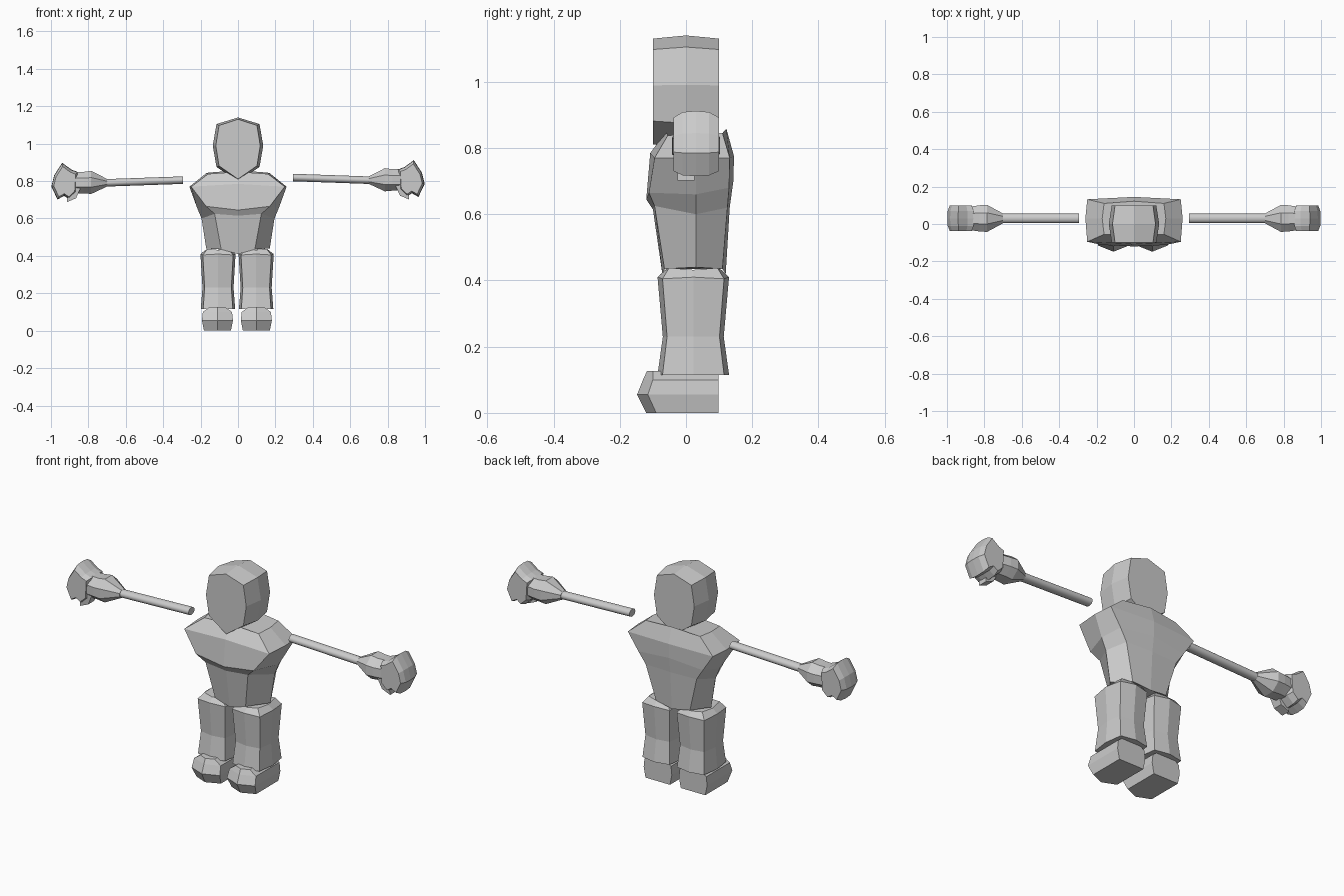
import bpy, bmesh, math
from mathutils import Vector

if "Cube" in bpy.data.objects:
    bpy.data.objects.remove(bpy.data.objects["Cube"])

grey = bpy.data.materials.new("plain_grey")
grey.diffuse_color = (0.6, 0.6, 0.6, 1)
grey.use_nodes = True
grey.node_tree.nodes["Principled BSDF"].inputs["Base Color"].default_value = grey.diffuse_color


def loft(name, rings):
    """Skin a stack of equal-length point rings and cap both ends."""
    bm = bmesh.new()
    vs = [[bm.verts.new(p) for p in r] for r in rings]
    n = len(rings[0])
    for a, b in zip(vs, vs[1:]):
        for i in range(n):
            j = (i + 1) % n
            bm.faces.new((a[i], a[j], b[j], b[i]))
    bm.faces.new(vs[0])
    bm.faces.new(vs[-1])
    bmesh.ops.recalc_face_normals(bm, faces=bm.faces)
    me = bpy.data.meshes.new(name)
    bm.to_mesh(me)
    bm.free()
    me.materials.append(grey)
    ob = bpy.data.objects.new(name, me)
    bpy.context.collection.objects.link(ob)
    return ob


def mirrored(half):
    """Close a half outline (x >= 0, both ends on x = 0) by reflection."""
    return half + [(-x, y, z) for x, y, z in reversed(half[1:-1])]


# Head: faceted outline, fullest across the middle
outline = [(0, 1.14), (0.115, 1.105), (0.135, 0.99), (0.115, 0.875), (0, 0.80),
           (-0.115, 0.875), (-0.135, 0.99), (-0.115, 1.105)]
loft("head", [[(x * k, y, 0.98 + (z - 0.98) * (1 - (1 - k) / 2)) for x, z in outline]
              for y, k in ((-0.1, 0.88), (0, 1), (0.1, 0.88))])

# Torso: (front centre y, z), (front corner x, y, z), (side x, z),
#        (back corner x, y, z), (back centre y, z)
levels = [
    ((-0.07, 0.41), (0.09, -0.065, 0.435), (0.17, 0.44), (0.10, 0.11, 0.435), (0.12, 0.42)),
    ((-0.10, 0.615), (0.125, -0.095, 0.625), (0.195, 0.60), (0.15, 0.125, 0.62), (0.132, 0.62)),
    ((-0.12, 0.645), (0.17, -0.112, 0.665), (0.22, 0.66), (0.19, 0.13, 0.68), (0.143, 0.70)),
    ((-0.108, 0.785), (0.25, -0.095, 0.77), (0.26, 0.77), (0.25, 0.132, 0.77), (0.145, 0.775)),
    ((-0.06, 0.85), (0.16, -0.055, 0.838), (0.17, 0.842), (0.16, 0.11, 0.845), (0.122, 0.858)),
]
loft("torso", [mirrored([(0, *fc), f, (s[0], 0.03, s[1]), b, (0, *bc)])
               for fc, f, s, b, bc in levels])


def leg_ring(cx, hx, hy, z, zmid):
    """Square ring with slightly bulging side midpoints."""
    k = 0.86
    pts = [(-k, -k, 0), (0, -1, 1), (k, -k, 0), (1, 0, 1),
           (k, k, 0), (0, 1, 1), (-k, k, 0), (-1, 0, 1)]
    return [(cx + x * hx, 0.022 + y * hy, z + m * zmid) for x, y, m in pts]


# Legs and feet
for side, leg_x, foot_x in (("left", -0.107, -0.11), ("right", 0.097, 0.098)):
    loft(side + "_leg", [leg_ring(leg_x, 0.092, 0.108, 0.115, 0),
                         leg_ring(leg_x, 0.083, 0.092, 0.23, 0),
                         leg_ring(leg_x, 0.094, 0.108, 0.405, 0.005),
                         leg_ring(leg_x, 0.065, 0.085, 0.438, -0.006)])
    foot = []
    for z, hx, tip, toe in ((0, 0.072, -0.12, -0.09), (0.055, 0.083, -0.148, -0.115),
                            (0.10, 0.078, -0.13, -0.10), (0.126, 0.042, -0.118, -0.10)):
        heel = 0.098
        foot.append([(foot_x, tip, z), (foot_x + hx, toe, z), (foot_x + hx, heel, z),
                     (foot_x, heel, z), (foot_x - hx, heel, z), (foot_x - hx, toe, z)])
    loft(side + "_foot", foot)

# Arms: thin rod, flared cuff and curled hand
hand_outline = [(0.855, 0.862), (0.89, 0.875), (0.94, 0.912), (0.983, 0.845),
                (0.998, 0.785), (0.965, 0.715), (0.93, 0.735), (0.90, 0.715),
                (0.862, 0.75)]


def tube(name, s, dz, sections, n, shift):
    """Loft of round sections (x, z, y radius, z radius) along an arm."""
    turn = [2 * math.pi * (i + shift) / n for i in range(n)]
    return loft(name, [[(s * x, 0.03 + ry * math.cos(a), z + dz + rz * math.sin(a))
                        for a in turn] for x, z, ry, rz in sections])


for side, s, dz in (("left", -1, -0.014), ("right", 1, 0)):
    rod = tube(side + "_arm_rod", s, dz,
               [(0.295, 0.819, 0.025, 0.02), (0.72, 0.804, 0.025, 0.02)], 16, 0)
    for p in rod.data.polygons:
        p.use_smooth = len(p.vertices) == 4
    tube(side + "_cuff", s, dz,
         [(0.70, 0.805, 0.028, 0.022), (0.785, 0.807, 0.078, 0.067),
          (0.825, 0.806, 0.076, 0.062), (0.885, 0.806, 0.066, 0.062)], 8, 0.5)
    loft(side + "_hand", [[(s * (0.925 + (x - 0.925) * k), y, 0.80 + (z - 0.80) * k + dz)
                           for x, z in hand_outline]
                          for y, k in ((-0.038, 0.82), (-0.01, 0.97), (0.03, 1),
                                       (0.07, 0.97), (0.1, 0.82))])
    # Thumb stub tucked under the palm, tapering downwards
    loft(side + "_thumb", [[(s * (x + a * h), 0.0 + b * w, z + dz + t * a)
                            for a, b in ((-1, -1), (1, -1), (1, 1), (-1, 1))]
                           for x, z, h, w, t in ((0.875, 0.78, 0.035, 0.03, 0),
                                                 (0.89, 0.712, 0.024, 0.025, -0.01))])
